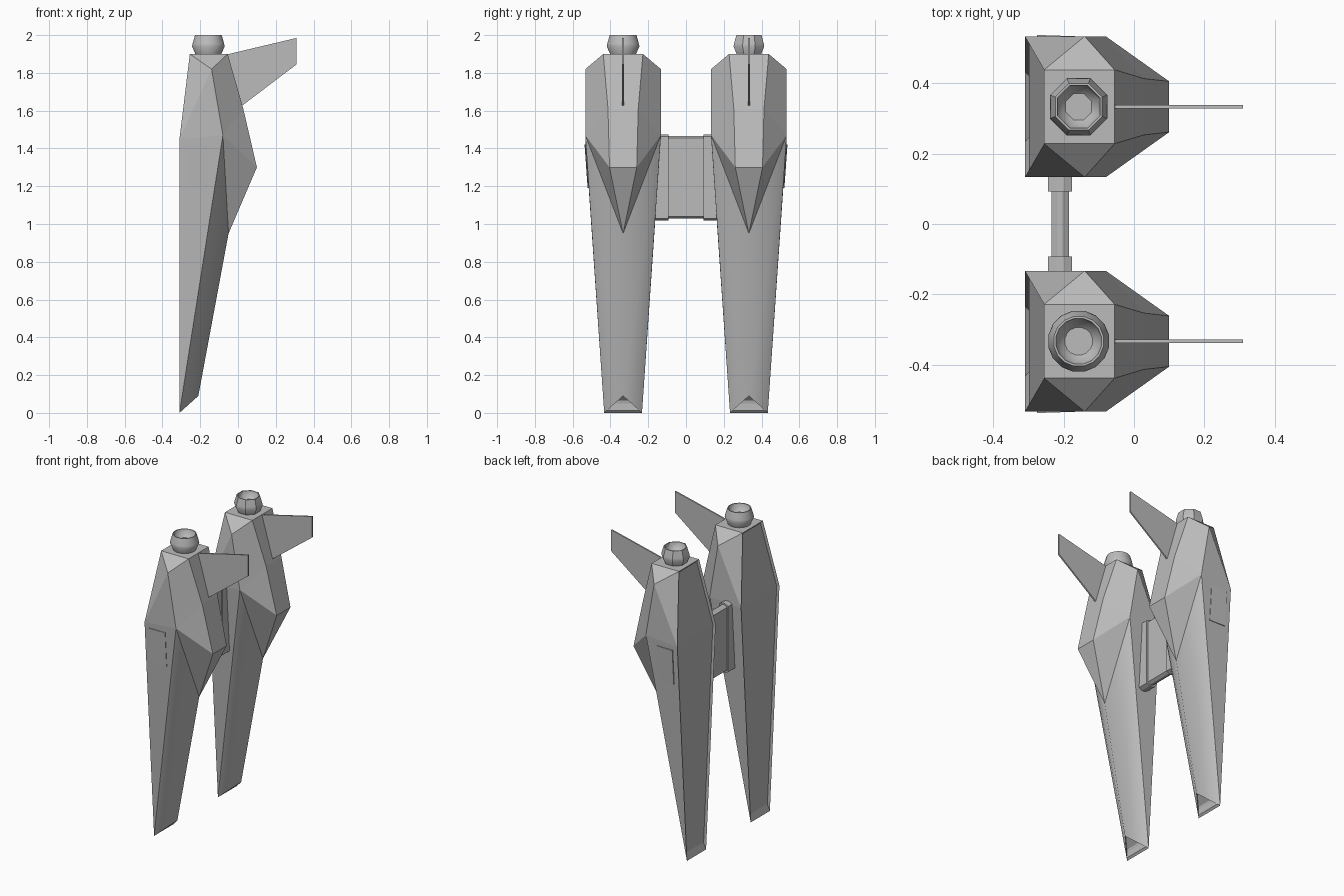
import bpy, bmesh, math
from mathutils import Vector

cube = bpy.data.objects.get("Cube")
if cube:
    bpy.data.objects.remove(cube, do_unlink=True)

grey = bpy.data.materials.new("hull_grey")
grey.use_nodes = True
COLOUR = (0.5, 0.5, 0.5, 1)
grey.diffuse_color = COLOUR
grey.node_tree.nodes["Principled BSDF"].inputs["Base Color"].default_value = COLOUR

POD_Y = 0.333


def finish(bm, name, y=0.0):
    """Turn a bmesh into a named grey object."""
    mesh = bpy.data.meshes.new(name)
    bm.to_mesh(mesh)
    bm.free()
    mesh.materials.append(grey)
    obj = bpy.data.objects.new(name, mesh)
    obj.location.y = y
    bpy.context.collection.objects.link(obj)
    return obj


def smooth(obj, angle):
    bpy.ops.object.select_all(action="DESELECT")
    obj.select_set(True)
    bpy.context.view_layer.objects.active = obj
    bpy.ops.object.shade_smooth_by_angle(angle=math.radians(angle))


def prism(name, lower, upper, y=0.0):
    """Solid between two matching outlines."""
    bm = bmesh.new()
    lo = [bm.verts.new(p) for p in lower]
    up = [bm.verts.new(p) for p in upper]
    bm.faces.new(lo)
    bm.faces.new(up)
    n = len(lo)
    for i in range(n):
        bm.faces.new((lo[i], lo[(i + 1) % n], up[(i + 1) % n], up[i]))
    bmesh.ops.recalc_face_normals(bm, faces=bm.faces)
    return finish(bm, name, y)


# Pod hull: one half as named corners, capital letters are the mirrored half
CORNERS = {
    "a": (-.255, .105, 1.9), "b": (-.055, .105, 1.9), "c": (-.14, .2, 1.82),
    "d": (-.31, .2, 1.45), "e": (-.08, .2, 1.47), "f": (.028, .08, 1.61),
    "g": (.1, .072, 1.3), "h": (-.05, 0, .95), "i": (-.21, 0, .09), "j": (-.31, .1, 0),
}
SIDE_FACES = "acb adc cde bcef feg ehg dje ejih".split()
CROSS_FACES = "abBA bfFB fgGF ghG adDA djJD jiJ".split()


def pod_hull(name, y):
    bm = bmesh.new()
    v = {}
    for key, (px, py, pz) in CORNERS.items():
        v[key] = bm.verts.new((px, py, pz))
        v[key.upper()] = bm.verts.new((px, -py, pz)) if py else v[key]
    made = {}
    for code in SIDE_FACES + [c.upper() for c in SIDE_FACES] + CROSS_FACES:
        made[code] = bm.faces.new([v[k] for k in code])
    bmesh.ops.recalc_face_normals(bm, faces=bm.faces)
    # Rounded lower keel
    for code in ("ejih", "EJIH"):
        made[code].smooth = True
    # Recessed back panel and hollow foot
    bmesh.ops.inset_region(bm, faces=[made["adDA"], made["djJD"]],
                           thickness=.012, depth=-.012, use_even_offset=True)
    bmesh.ops.inset_region(bm, faces=[made["jiJ"]], thickness=.008, use_even_offset=True)
    bmesh.ops.translate(bm, vec=Vector((.01, 0, .06)), verts=made["jiJ"].verts)
    return finish(bm, name, y)


# Engine nozzle: lathed cup with a hollow bowl
def nozzle(name, y, sides):
    profile = [(.068, 1.895), (.088, 1.94), (.085, 1.955), (.072, 2.0),
               (.066, 2.0), (.06, 1.975), (.04, 1.955)]
    bm = bmesh.new()
    rings = []
    for r, z in profile:
        rings.append([bm.verts.new((-.157 + r * math.cos(t), r * math.sin(t), z))
                      for t in (2 * math.pi * (k + .5) / sides for k in range(sides))])
    for low, high in zip(rings, rings[1:]):
        for k in range(sides):
            n = (k + 1) % sides
            bm.faces.new((low[k], low[n], high[n], high[k]))
    bm.faces.new(rings[0])
    bm.faces.new(rings[-1])
    bmesh.ops.recalc_face_normals(bm, faces=bm.faces)
    smooth(finish(bm, name, y), 40)


# Each pod with nozzle, fin and outer side plate
for tag, s, sides in (("left", -1, 16), ("right", 1, 8)):
    y = s * POD_Y
    pod_hull(tag + "_pod_hull", y)
    nozzle(tag + "_nozzle", y, sides)

    fin = [(-.07, 1.895), (.31, 1.985), (.31, 1.845), (0, 1.61)]
    prism(tag + "_fin", [(x, -.005, z) for x, z in fin],
          [(x, .005, z) for x, z in fin], y)

    plate = [(-.275, .204, 1.42), (-.16, .2, 1.42), (-.16, .184, 1.19), (-.275, .188, 1.19)]
    prism(tag + "_side_plate", [(x, s * (py - .015), z) for x, py, z in plate],
          [(x, s * py, z) for x, py, z in plate], y)


# Connecting strut between the pods: bevelled bar with a collar at each end
def strut(name, half_x, z0, z1, y0, y1):
    cx, flat, cut = -.21, half_x * .3, .012
    outline = [(cx - flat, z0), (cx + flat, z0), (cx + half_x, z0 + cut),
               (cx + half_x, z1 - cut), (cx + flat, z1), (cx - flat, z1),
               (cx - half_x, z1 - cut), (cx - half_x, z0 + cut)]
    prism(name, [(x, y0, z) for x, z in outline], [(x, y1, z) for x, z in outline])


strut("connecting_bar", .025, 1.028, 1.466, -.1, .1)
strut("left_collar", .034, 1.018, 1.475, -.19, -.092)
strut("right_collar", .034, 1.018, 1.475, .092, .19)
